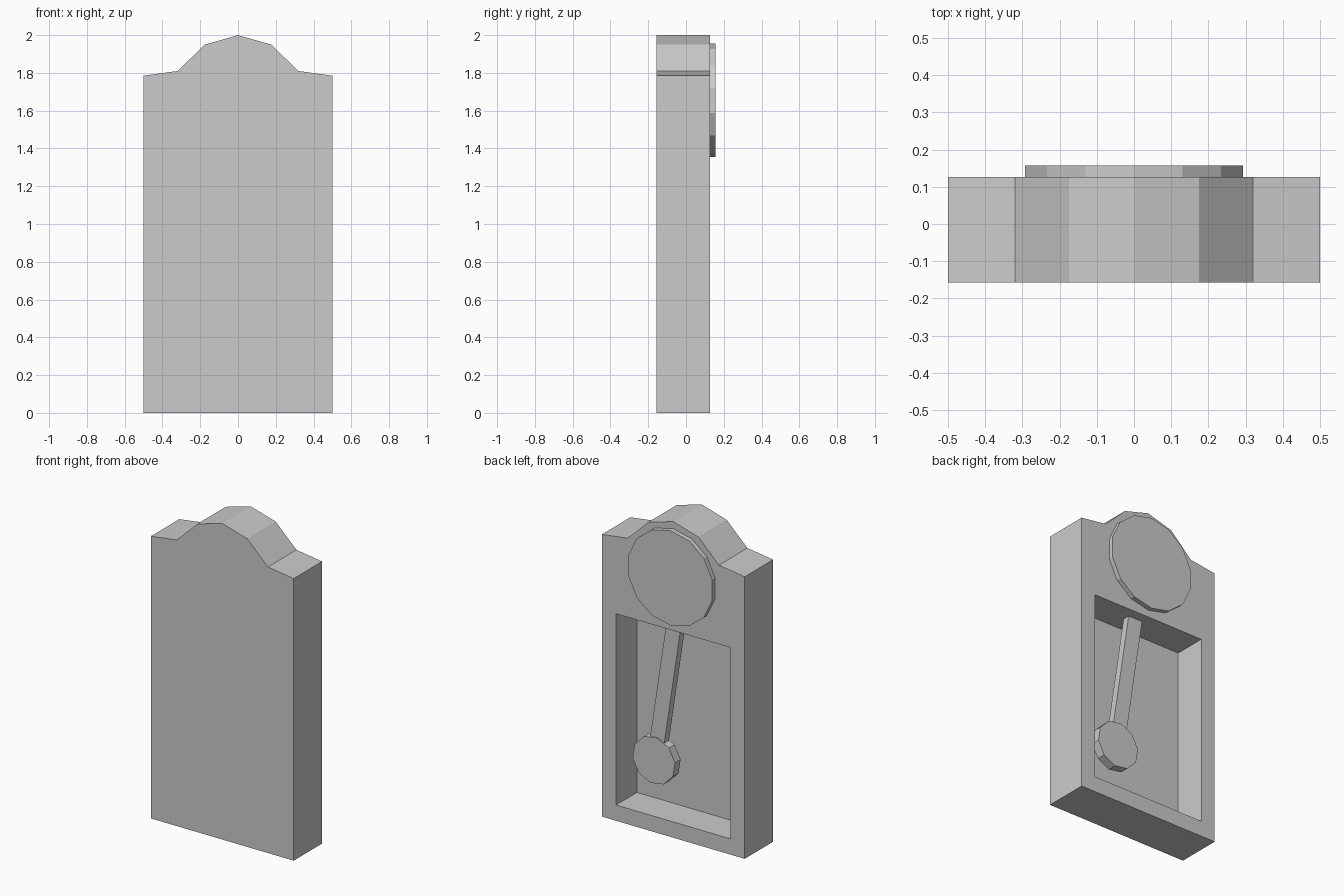
import bpy, bmesh
from math import sin, cos, pi, atan2
from mathutils import Vector

if "Cube" in bpy.data.objects:
    bpy.data.objects.remove(bpy.data.objects["Cube"])


def prism(name, outline, y0, y1):
    """Extrude an (x, z) outline from y0 to y1."""
    bm = bmesh.new()
    face = bm.faces.new([bm.verts.new((x, y0, z)) for x, z in outline])
    ext = bmesh.ops.extrude_face_region(bm, geom=[face])
    verts = [g for g in ext["geom"] if isinstance(g, bmesh.types.BMVert)]
    bmesh.ops.translate(bm, verts=verts, vec=(0, y1 - y0, 0))
    bmesh.ops.recalc_face_normals(bm, faces=bm.faces)
    mesh = bpy.data.meshes.new(name)
    bm.to_mesh(mesh)
    bm.free()
    obj = bpy.data.objects.new(name, mesh)
    bpy.context.collection.objects.link(obj)
    return obj


def ngon(cx, cz, r, n, start=0.0):
    return [(cx + r * sin(start + 2 * pi * i / n),
             cz + r * cos(start + 2 * pi * i / n)) for i in range(n)]


BACK, FRONT = 0.127, -0.157

# Case with arched crest, mirrored about x = 0
half = [(0.5, 0), (0.5, 1.785), (0.32, 1.81), (0.175, 1.95)]
outline = half + [(0, 2.0)] + [(-x, z) for x, z in reversed(half)]
case = prism("clock_case", outline, FRONT, BACK)

# Recessed pendulum window
window = prism("window_cutter",
               [(-0.4, 0.1), (0.4, 0.1), (0.4, 1.31), (-0.4, 1.31)], -0.081, 0.3)
window.hide_render = True
cut = case.modifiers.new("window", "BOOLEAN")
cut.operation = "DIFFERENCE"
cut.solver = "EXACT"
cut.object = window
bpy.context.view_layer.objects.active = case
bpy.ops.object.modifier_apply(modifier="window")
bpy.data.objects.remove(window)

# Clock dial
prism("dial", ngon(0, 1.655, 0.3, 14), BACK - 0.01, 0.157)

# Swung pendulum: rod rising into the case, and bob
top, bob = Vector((0.035, 1.36)), Vector((0.177, 0.42))
along = (bob - top).normalized()
side = Vector((-along.y, along.x)) * 0.05
end = bob - along * 0.05
prism("pendulum_rod", [top - side, top + side, end + side, end - side], 0.017, 0.063)
prism("pendulum_bob", ngon(bob.x, bob.y, 0.15, 10, atan2(-along.x, -along.y)),
      0.013, 0.069)
